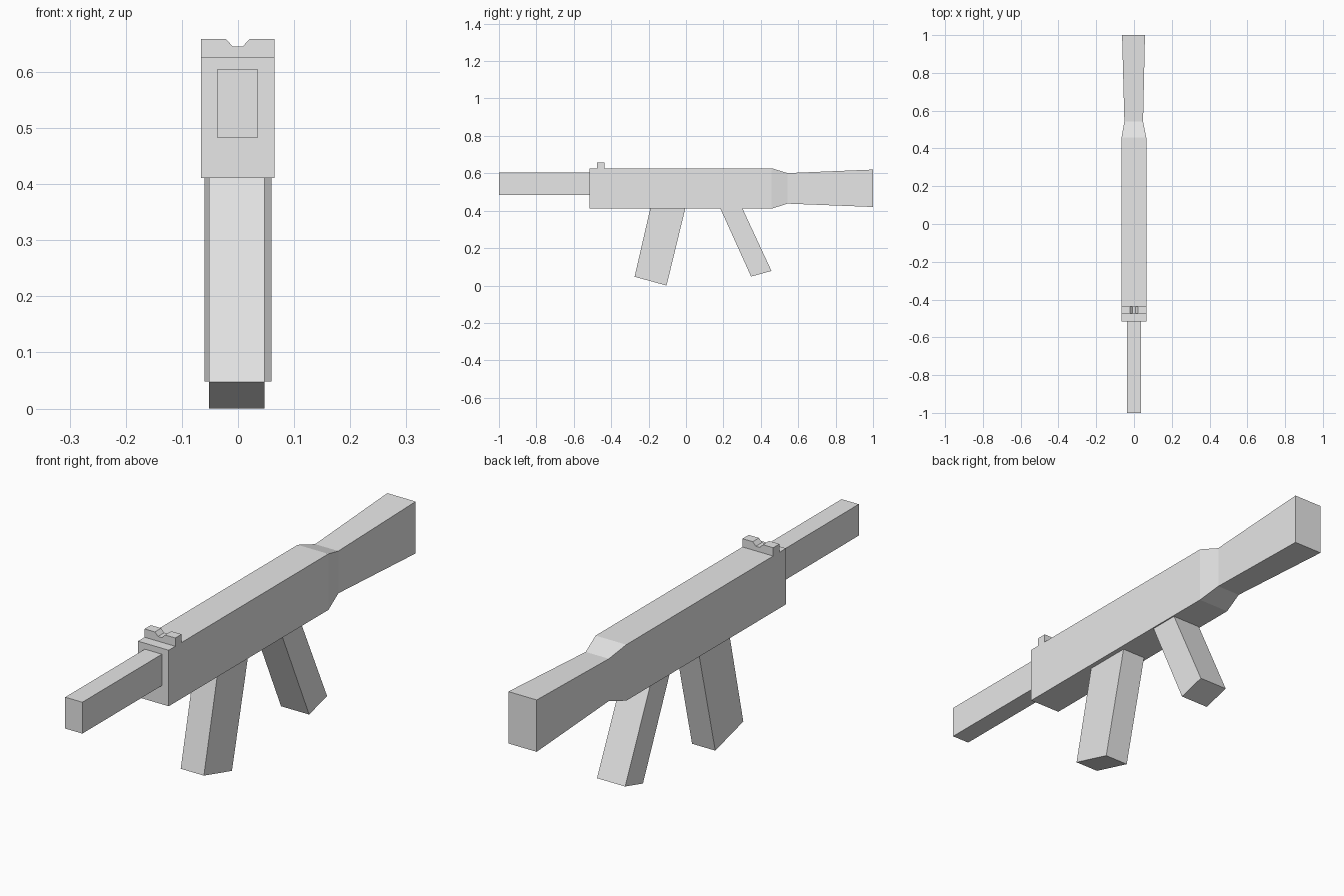
import bpy
import bmesh

default = bpy.data.objects.get("Cube")
if default:
    bpy.data.objects.remove(default, do_unlink=True)

grey = bpy.data.materials.new("light_grey")
grey.use_nodes = True
colour = (0.8, 0.8, 0.8, 1)
grey.diffuse_color = colour
grey.node_tree.nodes["Principled BSDF"].inputs["Base Color"].default_value = colour


def loft(name, rings):
    """Join matching rings of points into a closed, flat-shaded solid."""
    bm = bmesh.new()
    loops = [[bm.verts.new(p) for p in ring] for ring in rings]
    for a, b in zip(loops, loops[1:]):
        for i in range(len(a)):
            j = (i + 1) % len(a)
            bm.faces.new((a[i], a[j], b[j], b[i]))
    bm.faces.new(loops[0])
    bm.faces.new(loops[-1])
    bmesh.ops.recalc_face_normals(bm, faces=bm.faces)
    mesh = bpy.data.meshes.new(name)
    bm.to_mesh(mesh)
    bm.free()
    mesh.materials.append(grey)
    obj = bpy.data.objects.new(name, mesh)
    bpy.context.collection.objects.link(obj)
    return obj


def section(y, x0, x1, z0, z1):
    return [(x0, y, z0), (x1, y, z0), (x1, y, z1), (x0, y, z1)]


def slanted_block(name, x0, x1, outline):
    return loft(name, [[(x, y, z) for y, z in outline] for x in (x0, x1)])


# Receiver flowing into the waisted stock
receiver_end = (-0.066, 0.065, 0.411, 0.627)
loft("receiver_and_stock", [
    section(-0.515, *receiver_end),
    section(0.458, *receiver_end),
    section(0.543, -0.051, 0.048, 0.438, 0.601),
    section(1.0, -0.063, 0.058, 0.42, 0.62),
])

# Square barrel
barrel = (-0.037, 0.036, 0.483, 0.604)
loft("barrel", [section(-1.0, *barrel), section(-0.51, *barrel)])

# Magazine and rear grip, both leaning, sunk slightly into the receiver
slanted_block("magazine", -0.052, 0.047,
              [(-0.189, 0.42), (-0.002, 0.42), (-0.104, 0.0), (-0.275, 0.047)])
slanted_block("grip", -0.06, 0.06,
              [(0.18, 0.42), (0.298, 0.42), (0.457, 0.078), (0.348, 0.048)])

# Sight block with a notch
notch = [(-0.066, 0.62), (0.065, 0.62), (0.065, 0.659), (0.021, 0.659),
         (0.008, 0.645), (-0.009, 0.645), (-0.022, 0.659), (-0.066, 0.659)]
loft("sight", [[(x, y, z) for x, z in notch] for y in (-0.475, -0.437)])
